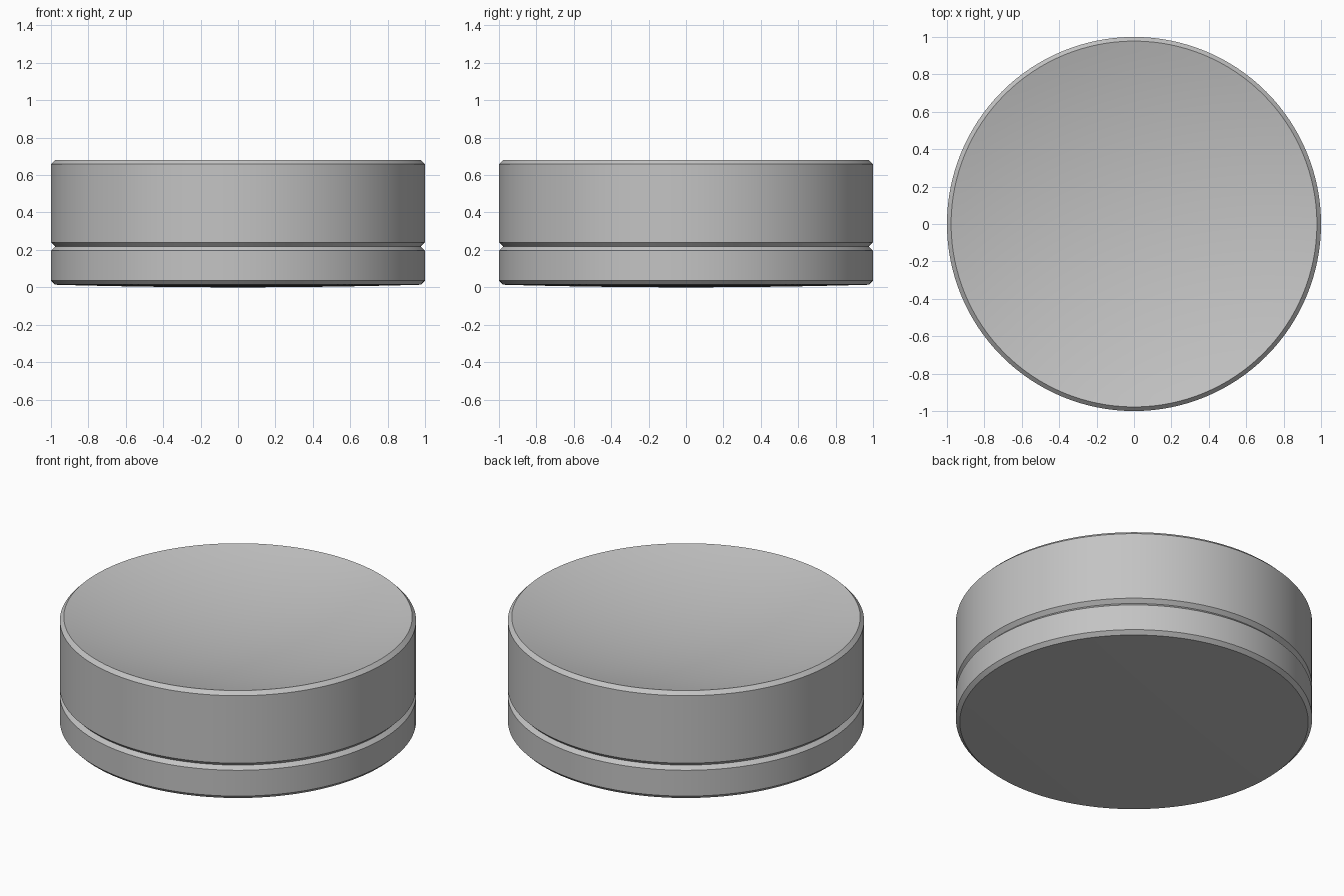
import bpy
import bmesh
import math

cube = bpy.data.objects.get("Cube")
if cube:
    bpy.data.objects.remove(cube, do_unlink=True)

SEGMENTS = 128
RADIUS = 1.0
RIM = 0.978      # radius where the curved face meets the bevel
BEVEL = RADIUS - RIM

grey = bpy.data.materials.new("neutral grey")
grey.use_nodes = True
grey.diffuse_color = (0.55, 0.55, 0.55, 1)
grey.node_tree.nodes["Principled BSDF"].inputs["Base Color"].default_value = (0.55, 0.55, 0.55, 1)


def spherical_face(edge_z, sag, steps=16):
    """Profile from the axis to the rim; sag is centre height minus edge height."""
    big_r = (RIM ** 2 + sag ** 2) / (2 * abs(sag))
    sign = math.copysign(1, sag)
    points = []
    for i in range(steps + 1):
        r = RIM * i / steps
        drop = big_r - math.sqrt(big_r ** 2 - r ** 2)
        points.append((r, edge_z + sag - sign * drop))
    return points


def make_lens(name, bottom_z, bottom_sag, top_z, top_sag):
    """Revolve two spherical faces joined by a bevelled cylindrical edge."""
    wall = [(RADIUS, bottom_z + BEVEL), (RADIUS, top_z - BEVEL)]
    profile = spherical_face(bottom_z, bottom_sag) + wall + spherical_face(top_z, top_sag)[::-1]
    bm = bmesh.new()
    verts = [bm.verts.new((r, 0, z)) for r, z in profile]
    edges = [bm.edges.new(pair) for pair in zip(verts, verts[1:])]
    bmesh.ops.spin(bm, geom=verts + edges, cent=(0, 0, 0), axis=(0, 0, 1),
                   angle=math.tau, steps=SEGMENTS, use_duplicate=False)
    bmesh.ops.remove_doubles(bm, verts=bm.verts[:], dist=0.0001)
    bmesh.ops.recalc_face_normals(bm, faces=bm.faces[:])
    mesh = bpy.data.meshes.new(name)
    bm.to_mesh(mesh)
    bm.free()
    mesh.materials.append(grey)
    obj = bpy.data.objects.new(name, mesh)
    bpy.context.collection.objects.link(obj)
    bpy.ops.object.select_all(action='DESELECT')
    obj.select_set(True)
    bpy.context.view_layer.objects.active = obj
    bpy.ops.object.shade_smooth_by_angle(angle=math.radians(20))
    return obj


# Thin lower lens, bulging gently below and fitting the upper lens above
make_lens("lower_lens", 0.014, -0.014, 0.218, 0.12)
# Thick upper lens with a dished top
make_lens("upper_lens", 0.218, 0.12, 0.68, -0.13)
